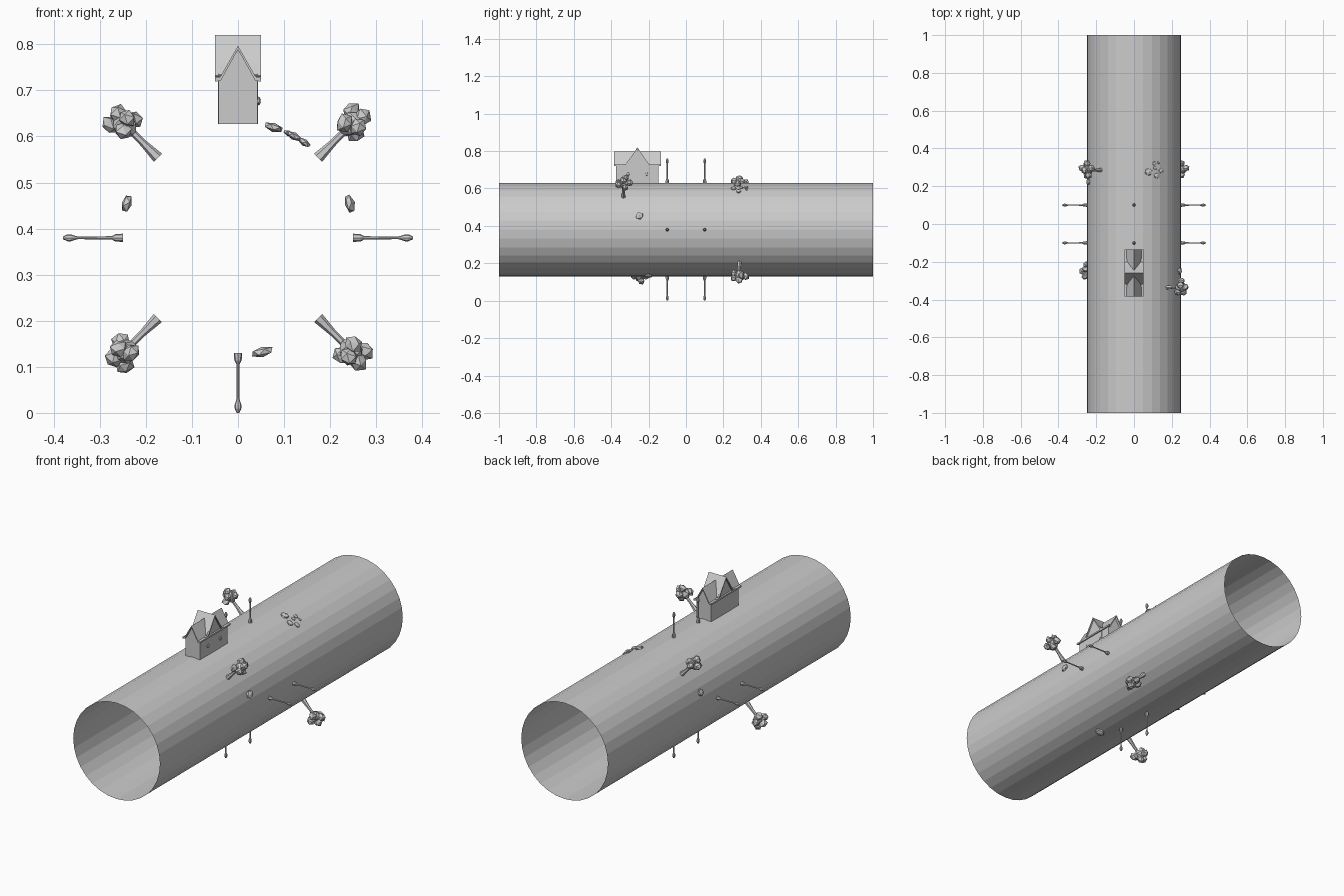
import bpy, bmesh, math, random
from mathutils import Matrix, Vector

if "Cube" in bpy.data.objects:
    bpy.data.objects.remove(bpy.data.objects["Cube"])

random.seed(4)
R, CZ = 0.25, 0.38          # tube radius and axis height
HY, HZ = -0.26, 0.627       # house centre and floor


def finish(name, bm, mat=Matrix()):
    bmesh.ops.recalc_face_normals(bm, faces=bm.faces)
    me = bpy.data.meshes.new(name)
    bm.to_mesh(me)
    bm.free()
    ob = bpy.data.objects.new(name, me)
    ob.matrix_world = mat
    bpy.context.collection.objects.link(ob)
    return ob


def on_tube(deg, y, r=R):
    """Frame on the tube: local z points outward; deg is measured from +x."""
    a = math.radians(deg)
    return Matrix.Translation((r * math.cos(a), y, CZ + r * math.sin(a))) @ \
        Matrix.Rotation(math.pi / 2 - a, 4, 'Y')


def lathe(bm, profile, sides):
    """Stack of frustums from (radius, height) pairs, capped at both ends."""
    rings = [[bm.verts.new((r * math.cos(2 * math.pi * i / sides),
                            r * math.sin(2 * math.pi * i / sides), z))
              for i in range(sides)] for r, z in profile]
    for a, b in zip(rings, rings[1:]):
        for i in range(sides):
            j = (i + 1) % sides
            bm.faces.new((a[i], a[j], b[j], b[i]))
    bm.faces.new(rings[0])
    bm.faces.new(rings[-1])


def blob(bm, loc, size, sub=1, jitter=0.12):
    ret = bmesh.ops.create_icosphere(bm, subdivisions=sub, radius=1)
    spin = Matrix.Rotation(random.uniform(0, 6), 3, 'Z')
    for v in ret['verts']:
        p = spin @ (v.co * random.uniform(1 - jitter, 1 + jitter))
        v.co = Vector(loc) + Vector(p[i] * size[i] for i in range(3))


def prism(name, pts, half, along):
    """Extrude a profile (side, height) symmetrically along x or y of the house."""
    bm = bmesh.new()
    rows = []
    for s in (-half, half):
        rows.append([bm.verts.new((u, HY + s, z) if along == 'y' else (s, HY + u, z))
                     for u, z in pts])
    n = len(pts)
    for i in range(n):
        j = (i + 1) % n
        bm.faces.new((rows[0][i], rows[0][j], rows[1][j], rows[1][i]))
    for r in rows:
        bm.faces.new(r)
    return finish(name, bm)


def gable(w, eave, top):
    return [(-w, HZ), (w, HZ), (w, eave), (0, top), (-w, eave)]


def roof(w, eave, top, t=0.008):
    out = [(-w, eave), (-w * 0.78, eave + 0.002), (0, top),
           (w * 0.78, eave + 0.002), (w, eave)]
    return out + [(u * (1 if abs(u) == w else 0.96), z - t) for u, z in reversed(out)]


# Open tube
bm = bmesh.new()
bmesh.ops.create_cone(bm, cap_ends=False, segments=32, radius1=R, radius2=R, depth=2)
finish("tube_ground", bm, Matrix.Translation((0, 0, CZ)) @ Matrix.Rotation(math.pi / 2, 4, 'X'))

# House: main body with a taller cross gable
prism("house_walls", gable(0.042, 0.722, 0.788), 0.113, 'y')
prism("house_cross_walls", gable(0.06, 0.735, 0.81), 0.043, 'x')
prism("main_roof", roof(0.05, 0.727, 0.797), 0.125, 'y')
prism("cross_roof", roof(0.075, 0.73, 0.82), 0.05, 'x')
# Small round wall fittings
for dy in (-0.05, 0.05):
    bm = bmesh.new()
    blob(bm, (0.045, HY + dy, 0.677), (0.005, 0.009, 0.01), 1, 0)
    finish("wall_lantern", bm)

# Lamp posts around the tube
for deg in (0, 90, 180, 270):
    for y in (-0.1, 0.1):
        bm = bmesh.new()
        lathe(bm, [(0.009, 0), (0.008, 0.016), (0.0035, 0.024), (0.003, 0.098),
                   (0.0045, 0.104), (0.0075, 0.113), (0.0075, 0.12), (0.003, 0.13)], 8)
        finish("lamp_post", bm, on_tube(deg, y))

# Trees: tapered trunk with a cluster of faceted leaf clumps
for deg, y in ((45, -0.335), (135, 0.285), (225, -0.25), (315, 0.285)):
    bm = bmesh.new()
    lathe(bm, [(0.0125, -0.004), (0.008, 0.04), (0.007, 0.09)], 6)
    finish("tree_trunk", bm, on_tube(deg, y))
    bm = bmesh.new()
    blob(bm, (0, 0, 0.098), (0.029, 0.029, 0.032))
    for k in range(5):
        a = 2 * math.pi * (k + 0.25) / 5
        blob(bm, (0.022 * math.cos(a), 0.034 * math.sin(a), 0.09 + 0.014 * (k % 3)),
             (0.019, 0.019, 0.021))
    blob(bm, (0.006, 0, 0.125), (0.021, 0.021, 0.021))
    finish("tree_leaves", bm, on_tube(deg, y))

# Single rocks: angle, y, tangential half length, y half length, height
for deg, y, sx, sy, h in ((17, -0.25, 0.02, 0.022, 0.011), (163, 0.225, 0.02, 0.018, 0.012),
                          (282, -0.2, 0.024, 0.02, 0.011)):
    bm = bmesh.new()
    blob(bm, (0, 0, 0.003), (sx, sy, h), 1, 0.15)
    finish("rock", bm, on_tube(deg, y))

# Stepping stones in a loose group
for x, y, s in ((0.077, 0.275, 0.023), (0.108, 0.32, 0.013), (0.13, 0.325, 0.009),
                (0.12, 0.255, 0.018), (0.143, 0.282, 0.017), (0.112, 0.295, 0.012)):
    bm = bmesh.new()
    blob(bm, (0, 0, 0.002), (s, s * 0.9, s * 0.45), 1, 0.1)
    finish("stone", bm, on_tube(math.degrees(math.acos(x / R)), y))
